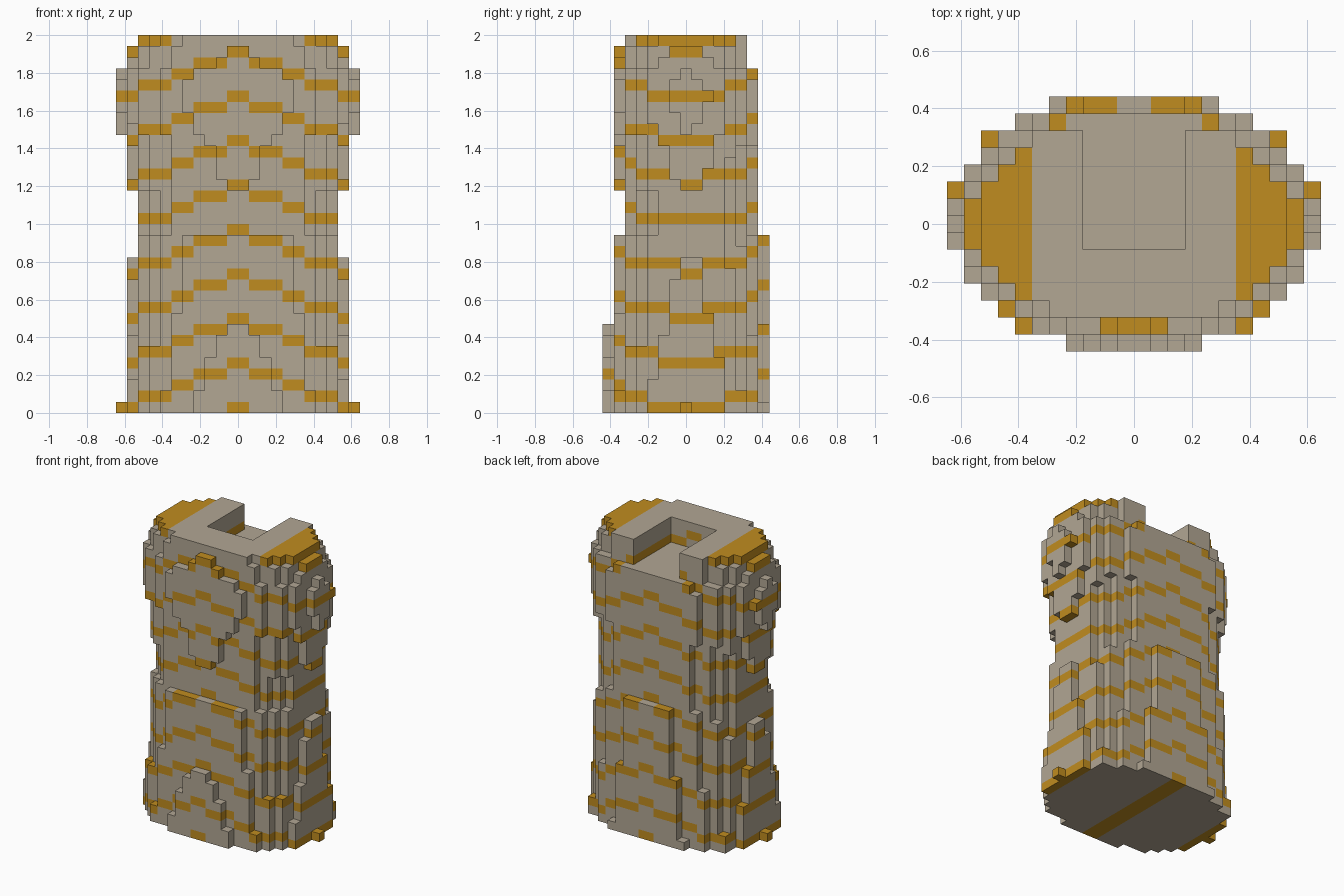
import bpy
import bmesh
from mathutils import Vector

default_cube = bpy.data.objects.get("Cube")
if default_cube:
    bpy.data.objects.remove(default_cube, do_unlink=True)

# Block grid: size of one block and number of blocks each way
LAYERS, HALF_COLUMNS, ROWS = 34, 11, 15
BLOCK = 2 / LAYERS
CENTRE_Y = 0.02
ROUNDNESS = 2.3

# Body profile: layer, half width, depth to the front, depth to the back
PROFILE = [
    (0, .618, .451, .42),
    (1, .616, .449, .418),
    (4, .59, .442, .414),
    (8, .57, .43, .408),
    (12, .562, .423, .404),
    (13, .5605, .421, .403),
    (15, .555, .419, .401),
    (16, .55, .368, .37),
    (19, .55, .368, .372),
    (20, .562, .374, .374),
    (24, .585, .3805, .38),
    (25, .619, .387, .381),
    (28, .63, .404, .383),
    (30, .619, .392, .37),
    (31, .595, .3765, .33),
    (32, .568, .374, .33),
    (33, .53, .368, .33),
]


def make_material(name, colour):
    material = bpy.data.materials.new(name)
    material.use_nodes = True
    material.diffuse_color = colour
    shader = material.node_tree.nodes["Principled BSDF"]
    shader.inputs["Base Color"].default_value = colour
    shader.inputs["Roughness"].default_value = 0.8
    return material


def profile_at(layer):
    """Blend between the two nearest profile entries."""
    for low, high in zip(PROFILE, PROFILE[1:]):
        if low[0] <= layer <= high[0]:
            t = (layer - low[0]) / (high[0] - low[0])
            return [p + (q - p) * t for p, q in zip(low[1:], high[1:])]


def mirrored_column(i):
    """Column counted outwards from the middle, the same on both sides."""
    return i if i >= 0 else -1 - i


def is_notch(column, row, layer):
    """Slot in the top, open to the back."""
    return layer >= 31 and column < 3 and row >= 6


def is_solid(i, row, layer):
    column = mirrored_column(i)
    if is_notch(column, row, layer):
        return False
    width, front, back = profile_at(layer)
    x = (column + 0.5) * BLOCK
    y = (row - ROWS // 2) * BLOCK - CENTRE_Y
    depth = front if y < 0 else back
    return (x / width) ** ROUNDNESS + (abs(y) / depth) ** ROUNDNESS < 1


def stripe_index(i, layer):
    """Chevron stripes that step down outwards and repeat every four layers."""
    column = mirrored_column(i)
    if column == 0 or column >= 9:
        step = 0
    elif column < 4:
        step = 3
    elif column < 6:
        step = 2
    else:
        step = 1
    return 1 if layer % 4 == step else 0


# Fill the grid
blocks = {
    (i, row, layer)
    for layer in range(LAYERS)
    for row in range(ROWS)
    for i in range(-HALF_COLUMNS, HALF_COLUMNS)
    if is_solid(i, row, layer)
}

# Outer skin: one square wherever a block meets empty space
bm = bmesh.new()
corners = {}


def corner(key):
    if key not in corners:
        i, row, layer = key
        corners[key] = bm.verts.new(
            Vector((i, row - ROWS / 2, layer)) * BLOCK)
    return corners[key]


for block in sorted(blocks):
    for axis in range(3):
        for side in (0, 1):
            neighbour = list(block)
            neighbour[axis] += 2 * side - 1
            if tuple(neighbour) in blocks:
                continue
            loop = []
            for u, v in ((0, 0), (1, 0), (1, 1), (0, 1)):
                point = list(block)
                point[axis] += side
                point[(axis + 1) % 3] += u
                point[(axis + 2) % 3] += v
                loop.append(corner(tuple(point)))
            face = bm.faces.new(loop if side else loop[::-1])
            face.material_index = stripe_index(block[0], block[2])

mesh = bpy.data.meshes.new("striped_torso")
bm.to_mesh(mesh)
bm.free()
mesh.materials.append(make_material("warm_grey", (0.445, 0.385, 0.295, 1)))
mesh.materials.append(make_material("gold", (0.53, 0.265, 0.014, 1)))
torso = bpy.data.objects.new("striped_torso", mesh)
bpy.context.collection.objects.link(torso)
